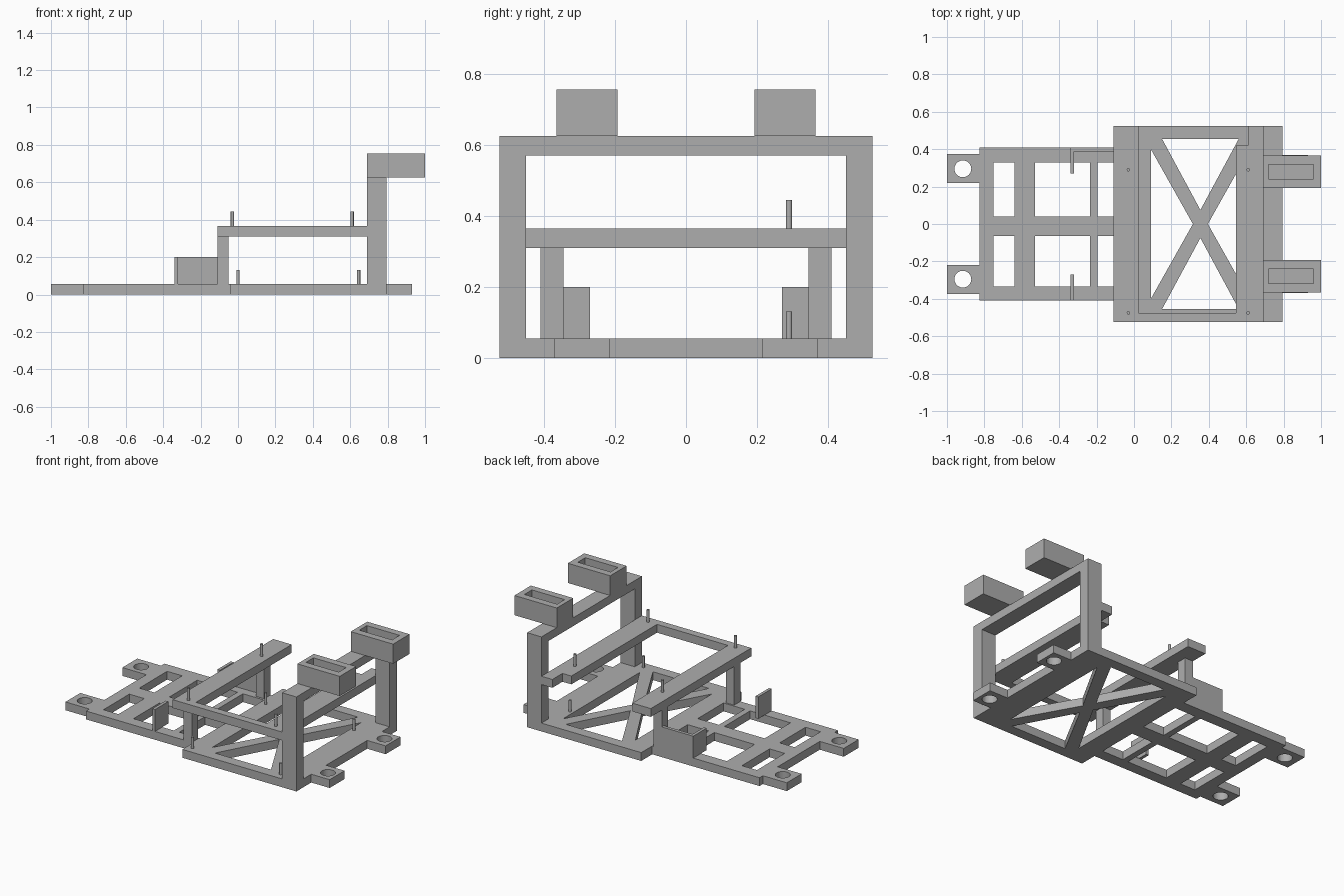
import bpy
import bmesh
from math import cos, sin, pi

cube = bpy.data.objects.get("Cube")
if cube:
    bpy.data.objects.remove(cube, do_unlink=True)

grey = bpy.data.materials.new("plain grey")
grey.use_nodes = True
COLOUR = (0.42, 0.42, 0.42, 1)
grey.diffuse_color = COLOUR
grey.node_tree.nodes["Principled BSDF"].inputs["Base Color"].default_value = COLOUR


def plate(name, loops, z0, z1):
    """Extrude an outline (first loop) with holes (other loops) from z0 to z1."""
    bm = bmesh.new()
    edges = []
    for loop in loops:
        vs = [bm.verts.new((x, y, z0)) for x, y in loop]
        edges += [bm.edges.new((a, b)) for a, b in zip(vs, vs[1:] + vs[:1])]
    bmesh.ops.triangle_fill(bm, edges=edges, use_beauty=True)
    top = bmesh.ops.extrude_face_region(bm, geom=bm.faces[:], use_keep_orig=True)["geom"]
    verts = [g for g in top if isinstance(g, bmesh.types.BMVert)]
    bmesh.ops.translate(bm, verts=verts, vec=(0, 0, z1 - z0))
    bmesh.ops.recalc_face_normals(bm, faces=bm.faces[:])
    mesh = bpy.data.meshes.new(name)
    bm.to_mesh(mesh)
    bm.free()
    mesh.materials.append(grey)
    obj = bpy.data.objects.new(name, mesh)
    bpy.context.collection.objects.link(obj)
    return obj


def rect(x0, x1, y0, y1):
    return [(x0, y0), (x1, y0), (x1, y1), (x0, y1)]


def circle(x, y, r, n):
    return [(x + r * cos(2 * pi * i / n), y + r * sin(2 * pi * i / n)) for i in range(n)]


def box(name, x0, x1, y0, y1, z0, z1):
    return plate(name, [rect(x0, x1, y0, y1)], z0, z1)


def pin(name, x, y, z0, z1):
    obj = plate(name, [circle(x, y, 0.009, 16)], z0, z1)
    for p in obj.data.polygons:
        p.use_smooth = abs(p.normal.z) < 0.5
    for e in obj.data.edges:
        a, b = (obj.data.vertices[i].co for i in e.vertices)
        e.use_edge_sharp = abs(a.z - b.z) < 0.001


BASE, DECK_LOW, DECK_TOP = 0.055, 0.31, 0.365

# Base plate: mirrored outline, windows, cross-braced opening and tab holes
half = [(-0.825, 0.22), (-1, 0.22), (-1, 0.375), (-0.825, 0.375), (-0.825, 0.41),
        (-0.04, 0.41), (-0.04, 0.525), (0.795, 0.525), (0.795, 0.37),
        (0.93, 0.37), (0.93, 0.215), (0.795, 0.215)]
loops = [half + [(x, -y) for x, y in reversed(half)]]
for x0, x1 in ((-0.75, -0.64), (-0.53, -0.235), (-0.195, -0.04)):
    for y0, y1 in ((0.04, 0.33), (-0.335, -0.065)):
        loops.append(rect(x0, x1, y0, y1))
CX = 0.355
for s in (1, -1):
    loops.append([(CX - 0.205, s * 0.455), (CX + 0.205, s * 0.455), (CX, s * 0.075)])
    loops.append([(CX + s * 0.265, 0.4), (CX + s * 0.265, -0.4), (CX + s * 0.04, 0)])
    for x in (-0.915, 0.865):
        loops.append(circle(x, s * 0.295, 0.045, 32))
plate("base_plate", loops, 0, BASE)

# Raised deck: two cross bars joined by a side rail
plate("upper_deck", [[(-0.11, -0.525), (0.69, -0.525), (0.69, 0.525), (0.61, 0.525),
                      (0.61, 0.42), (0.545, 0.42), (0.545, -0.475), (0.025, -0.475),
                      (0.025, 0.525), (-0.11, 0.525)]], DECK_LOW, DECK_TOP)

# Upright frame, deck legs, end stops and slotted blocks on both sides
box("frame_top_bar", 0.69, 0.795, -0.525, 0.525, 0.57, 0.625)
for side, s in (("left", 1), ("right", -1)):
    def pair(a, b):
        return sorted((s * a, s * b))
    box(side + "_frame_column", 0.69, 0.795, *pair(0.45, 0.525), BASE, 0.57)
    box(side + "_deck_leg", -0.11, -0.05, *pair(0.345, 0.41), BASE, DECK_LOW)
    box(side + "_end_stop", -0.34, -0.32, *pair(0.27, 0.41), BASE, 0.2)
    outer = rect(0.69, 1, *pair(0.193, 0.365))
    slot = rect(0.72, 0.96, *pair(0.24, 0.318))
    plate(side + "_block_floor", [outer], 0.625, 0.68)
    plate(side + "_block_walls", [outer, slot], 0.68, 0.755)
box("side_wall", -0.32, -0.11, 0.388, 0.41, BASE, 0.2)

# Locating pins on the deck and on the base
for y in (0.29, -0.475):
    for x in (-0.03, 0.61):
        pin("deck_pin", x, y, DECK_TOP, 0.445)
    for x in (0.0, 0.645):
        pin("base_pin", x, y, BASE, 0.13)
